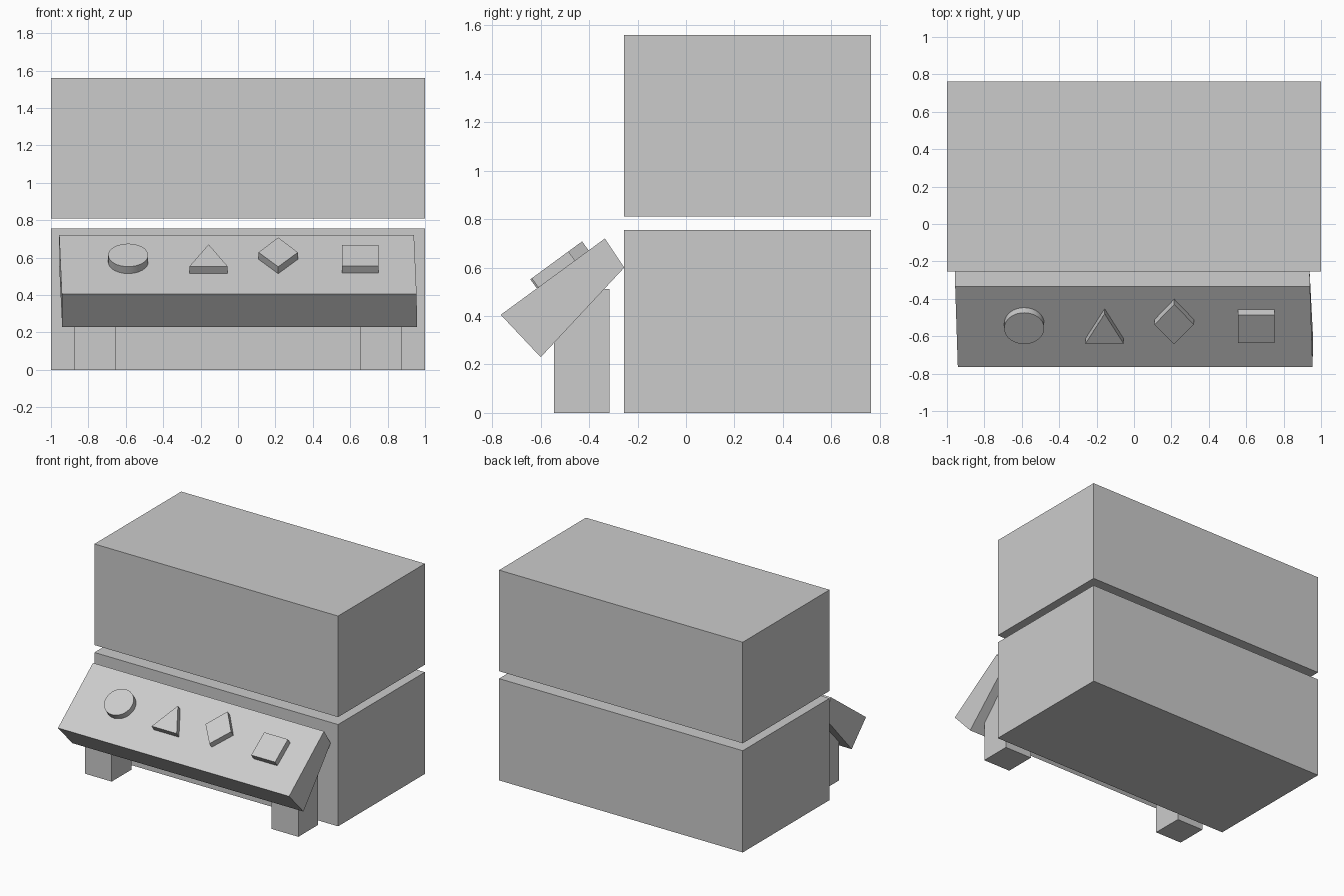
import bpy, bmesh, math
from mathutils import Vector

if "Cube" in bpy.data.objects:
    bpy.data.objects.remove(bpy.data.objects["Cube"])


def make_prism(name, bottom, top):
    """Solid joining two matching outlines."""
    bm = bmesh.new()
    a = [bm.verts.new(p) for p in bottom]
    b = [bm.verts.new(p) for p in top]
    n = len(a)
    bm.faces.new(a[::-1])
    bm.faces.new(b)
    for i in range(n):
        j = (i + 1) % n
        bm.faces.new((a[i], a[j], b[j], b[i]))
    bmesh.ops.recalc_face_normals(bm, faces=bm.faces[:])
    mesh = bpy.data.meshes.new(name)
    bm.to_mesh(mesh)
    bm.free()
    obj = bpy.data.objects.new(name, mesh)
    bpy.context.collection.objects.link(obj)
    return obj


def make_box(name, x, y, z):
    outline = [(x[0], y[0]), (x[1], y[0]), (x[1], y[1]), (x[0], y[1])]
    return make_prism(name, [(*p, z[0]) for p in outline],
                      [(*p, z[1]) for p in outline])


# Two stacked cabinets with a gap between them
make_box("lower_cabinet", (-1, 1), (-0.255, 0.763), (0, 0.755))
make_box("upper_cabinet", (-1, 1), (-0.255, 0.763), (0.81, 1.56))

# Legs of the console
for side, x in (("left", (-0.873, -0.655)), ("right", (0.655, 0.877))):
    make_box(side + "_leg", x, (-0.545, -0.315), (0, 0.512))

# Tilted console, turned very slightly: (y, z, sideways shift)
profile = [(-0.765, 0.405, 0.006), (-0.335, 0.72, -0.008),
           (-0.255, 0.6, -0.01), (-0.6, 0.23, 0.008)]
make_prism("sloped_console",
           [(-0.948 + s, y, z) for y, z, s in profile],
           [(0.949 + s, y, z) for y, z, s in profile])

# Raised buttons, drawn in (x, distance up the slope)
front_edge = Vector((0, -0.765, 0.405))
slope = Vector((0, 0.43, 0.315)).normalized()
normal = Vector((0, -slope.z, slope.y))


def make_button(name, outline, height=0.046, sink=0.01):
    base = [Vector((x, 0, 0)) + front_edge + slope * u for x, u in outline]
    return make_prism(name, [p - normal * sink for p in base],
                      [p + normal * height for p in base])


circle = [(-0.587 + 0.107 * math.cos(t), 0.29 + 0.104 * math.sin(t))
          for t in (2 * math.pi * i / 32 for i in range(32))]
round_button = make_button("round_button", circle)
make_button("triangle_button", [(-0.26, 0.188), (-0.055, 0.188), (-0.157, 0.387)])
make_button("diamond_button", [(0.215, 0.185), (0.32, 0.315), (0.215, 0.45), (0.11, 0.315)])
make_button("square_button", [(0.555, 0.192), (0.75, 0.192), (0.75, 0.38), (0.555, 0.38)])

# Smooth the round button's rim
bpy.context.view_layer.objects.active = round_button
round_button.select_set(True)
bpy.ops.object.shade_smooth_by_angle()
